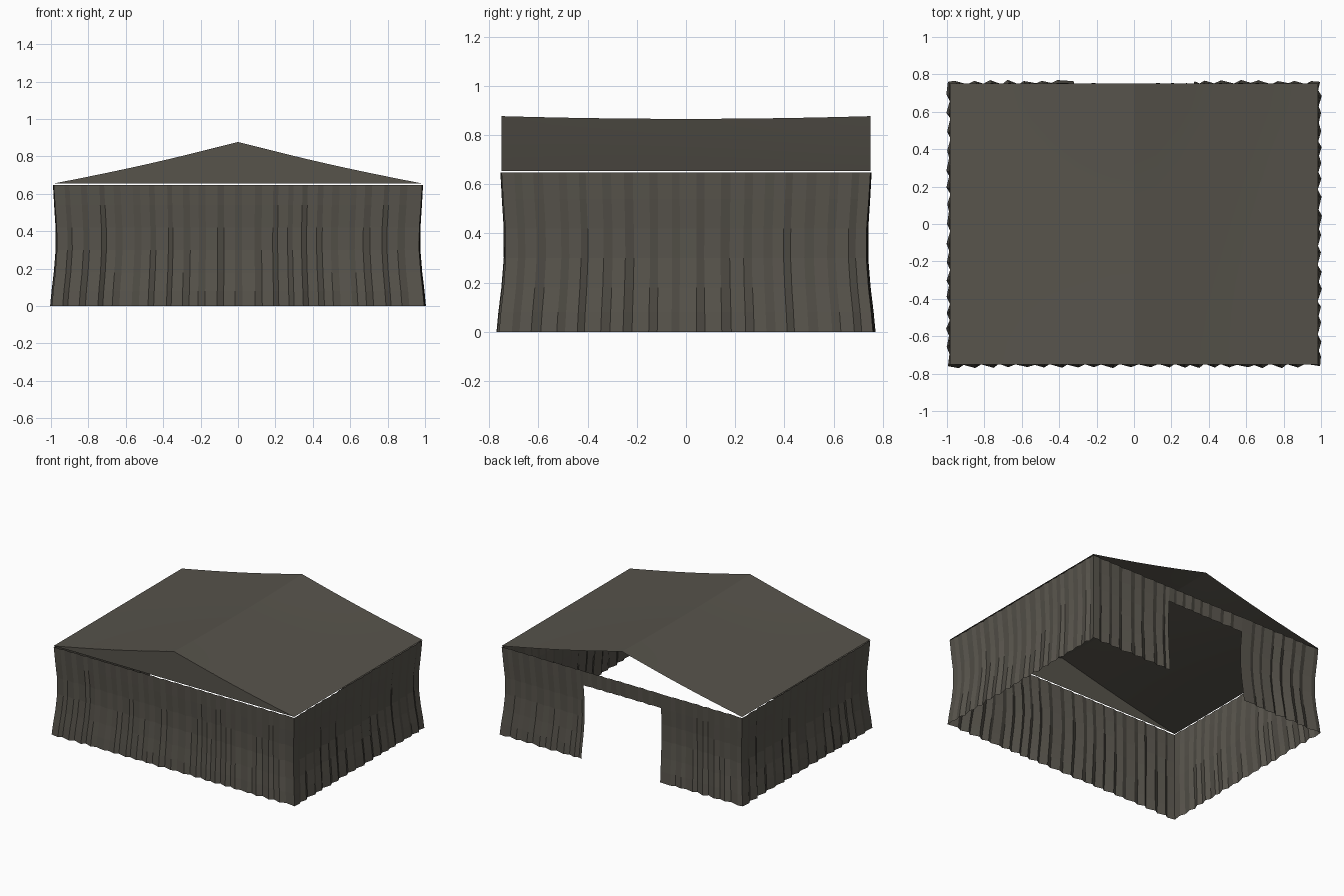
import bpy, bmesh, math, random

random.seed(4)
cube = bpy.data.objects.get("Cube")
if cube:
    bpy.data.objects.remove(cube, do_unlink=True)

HX, HY = 0.985, 0.75        # half width and half depth at the eaves
EAVE, RIDGE = 0.655, 0.877
WALL_TOP, DOOR_TOP, DOOR_HALF = 0.648, 0.54, 0.32

canvas = bpy.data.materials.new("grey brown canvas")
canvas.use_nodes = True
colour = (0.095, 0.087, 0.071, 1)
canvas.diffuse_color = colour
bsdf = canvas.node_tree.nodes["Principled BSDF"]
bsdf.inputs["Base Color"].default_value = colour
bsdf.inputs["Roughness"].default_value = 0.9


def grid_object(name, columns, rows, place, keep=lambda u, v: True):
    """Sheet over columns x rows; place(u, v) gives each point."""
    bm = bmesh.new()
    pts = [[bm.verts.new(place(u, v)) for v in rows] for u in columns]
    for i in range(len(columns) - 1):
        for j in range(len(rows) - 1):
            if keep((columns[i] + columns[i + 1]) / 2, (rows[j] + rows[j + 1]) / 2):
                bm.faces.new((pts[i][j], pts[i + 1][j], pts[i + 1][j + 1], pts[i][j + 1]))
    loose = [v for v in bm.verts if not v.link_faces]
    bmesh.ops.delete(bm, geom=loose, context='VERTS')
    mesh = bpy.data.meshes.new(name)
    bm.to_mesh(mesh)
    bm.free()
    mesh.materials.append(canvas)
    obj = bpy.data.objects.new(name, mesh)
    bpy.context.collection.objects.link(obj)
    return obj


def flare(z):
    """Cloth is drawn in at mid height and spreads at the hem."""
    t = z / WALL_TOP
    return 0.010 * (1 - t) ** 2 - 0.020 * math.sin(math.pi * t) ** 1.5


def pleat_columns(half):
    """Alternating wide and narrow pleat faces, as (position, fold) pairs."""
    cols, s, out = [(-half, 0)], -half, True
    while True:
        s += random.uniform(0.045, 0.07) if out else random.uniform(0.025, 0.04)
        if s > half - 0.03:
            break
        cols.append((s, random.uniform(0.2, 0.6) if out else -random.uniform(0.3, 0.8)))
        out = not out
    return cols + [(half, 0)]


def wall(name, half, depth, direction, door=False):
    cols = pleat_columns(half)
    if door:
        cols = [c for c in cols if abs(abs(c[0]) - DOOR_HALF) > 0.02]
        cols = sorted(cols + [(-DOOR_HALF, 0.2), (DOOR_HALF, 0.2)])
    fold = dict(cols)
    ca, sa = math.cos(direction), math.sin(direction)

    def place(s, z):
        along = s * (1 + flare(z) / half)
        amount = 0.008 + 0.010 * (1 - z / WALL_TOP)
        out = depth + flare(z) + fold[s] * amount
        return (out * ca - along * sa, out * sa + along * ca, z)

    rows = [0, 0.08, 0.18, 0.3, 0.42, DOOR_TOP, WALL_TOP]
    return grid_object(name, [c[0] for c in cols], rows, place,
                       lambda s, z: not (door and abs(s) < DOOR_HALF and z < DOOR_TOP))


# Pleated cloth walls, with the doorway at the back
wall("left_wall", HY, HX, 0)
wall("back_wall", HX, HY, math.pi / 2, door=True)
wall("right_wall", HY, HX, math.pi)
wall("front_wall", HX, HY, -math.pi / 2)


def roof_height(x, y):
    t = min(abs(x) / HX, 1)
    ridge = RIDGE - 0.011 * (1 - (y / HY) ** 2)
    return EAVE + (ridge - EAVE) * (1 - t) - 0.009 * math.sin(math.pi * t)


# Sagging pitched roof
xs = [HX * i / 8 for i in range(-8, 9)]
ys = [HY * i / 6 for i in range(-6, 7)]
roof = grid_object("roof", xs, ys, lambda x, y: (x, y, roof_height(x, y)))
bpy.ops.object.select_all(action='DESELECT')
roof.select_set(True)
bpy.context.view_layer.objects.active = roof
bpy.ops.object.shade_smooth_by_angle(angle=math.radians(15))

# Front gable panel; the back gable stays open
grid_object("front_gable", xs, [0, 1],
            lambda x, v: (x, -HY + 0.002, EAVE + v * (roof_height(x, -HY) - EAVE)))
